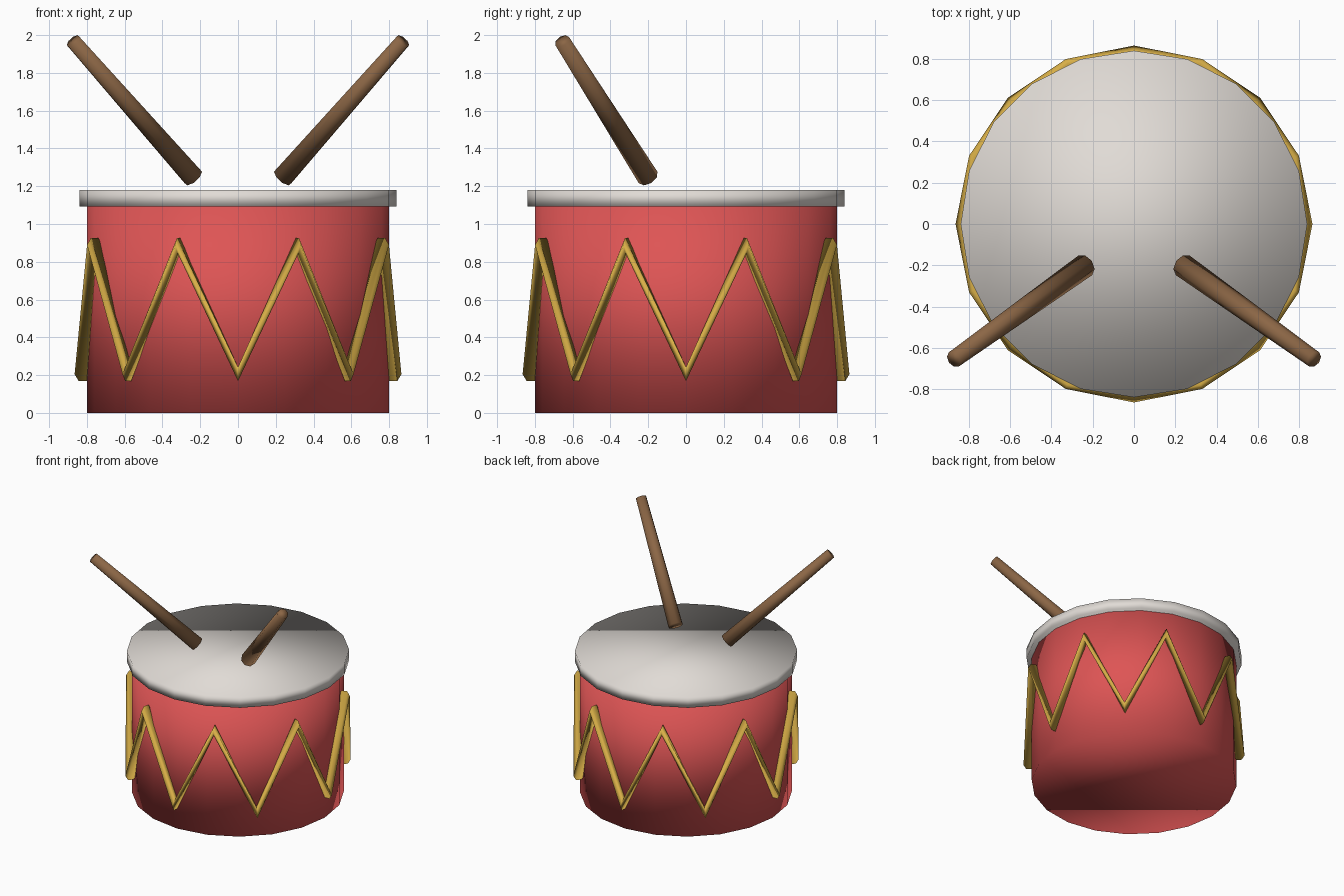
import bpy, bmesh, math
from mathutils import Vector

if "Cube" in bpy.data.objects:
    bpy.data.objects.remove(bpy.data.objects["Cube"])


def material(name, rgb):
    m = bpy.data.materials.new(name)
    m.diffuse_color = (*rgb, 1)
    m.use_nodes = True
    m.node_tree.nodes["Principled BSDF"].inputs["Base Color"].default_value = m.diffuse_color
    return m


RED = material("drum red", (0.73, 0.09, 0.09))
WHITE = material("skin white", (0.75, 0.71, 0.67))
GOLD = material("cord gold", (0.69, 0.43, 0.064))
BROWN = material("stick brown", (0.26, 0.133, 0.06))


def finish(bm, name, mat):
    bmesh.ops.recalc_face_normals(bm, faces=bm.faces)
    for f in bm.faces:
        f.smooth = True
    mesh = bpy.data.meshes.new(name)
    bm.to_mesh(mesh)
    bm.free()
    mesh.materials.append(mat)
    ob = bpy.data.objects.new(name, mesh)
    bpy.context.collection.objects.link(ob)
    return ob


def cone(name, a, b, r1, r2, sides, mat):
    """Tapered cylinder from point a (radius r1) to point b (radius r2)."""
    a, b = Vector(a), Vector(b)
    bm = bmesh.new()
    bmesh.ops.create_cone(bm, cap_ends=True, segments=sides,
                          radius1=r1, radius2=r2, depth=(b - a).length)
    bm.transform((b - a).to_track_quat('Z', 'Y').to_matrix().to_4x4())
    bmesh.ops.translate(bm, verts=bm.verts, vec=(a + b) / 2)
    return finish(bm, name, mat)


# Shell and head
cone("drum_shell", (0, 0, 0), (0, 0, 1.12), 0.8, 0.8, 20, RED)
cone("drum_head", (0, 0, 1.093), (0, 0, 1.18), 0.84, 0.84, 20, WHITE)

# Zigzag cord: a hexagonal section swept through 16 alternating points
bm = bmesh.new()
rings = []
for i in range(16):
    a = i * math.pi / 8
    zc = 0.205 if i % 2 == 0 else 0.889
    ring = []
    for k in range(6):
        t = k * math.pi / 3
        r = 0.822 + 0.043 * math.cos(t)
        ring.append(bm.verts.new((r * math.sin(a), -r * math.cos(a),
                                  zc + 0.043 * math.sin(t))))
    rings.append(ring)
for i in range(16):
    p, q = rings[i], rings[(i + 1) % 16]
    for k in range(6):
        n = (k + 1) % 6
        bm.faces.new((p[k], p[n], q[n], q[k]))
finish(bm, "zigzag_cord", GOLD)

# Drumsticks, thick end down
for side, s in (("left", -1), ("right", 1)):
    cone(side + "_drumstick", (s * 0.237, -0.201, 1.247),
         (s * 0.873, -0.656, 1.969), 0.058, 0.042, 8, BROWN)
